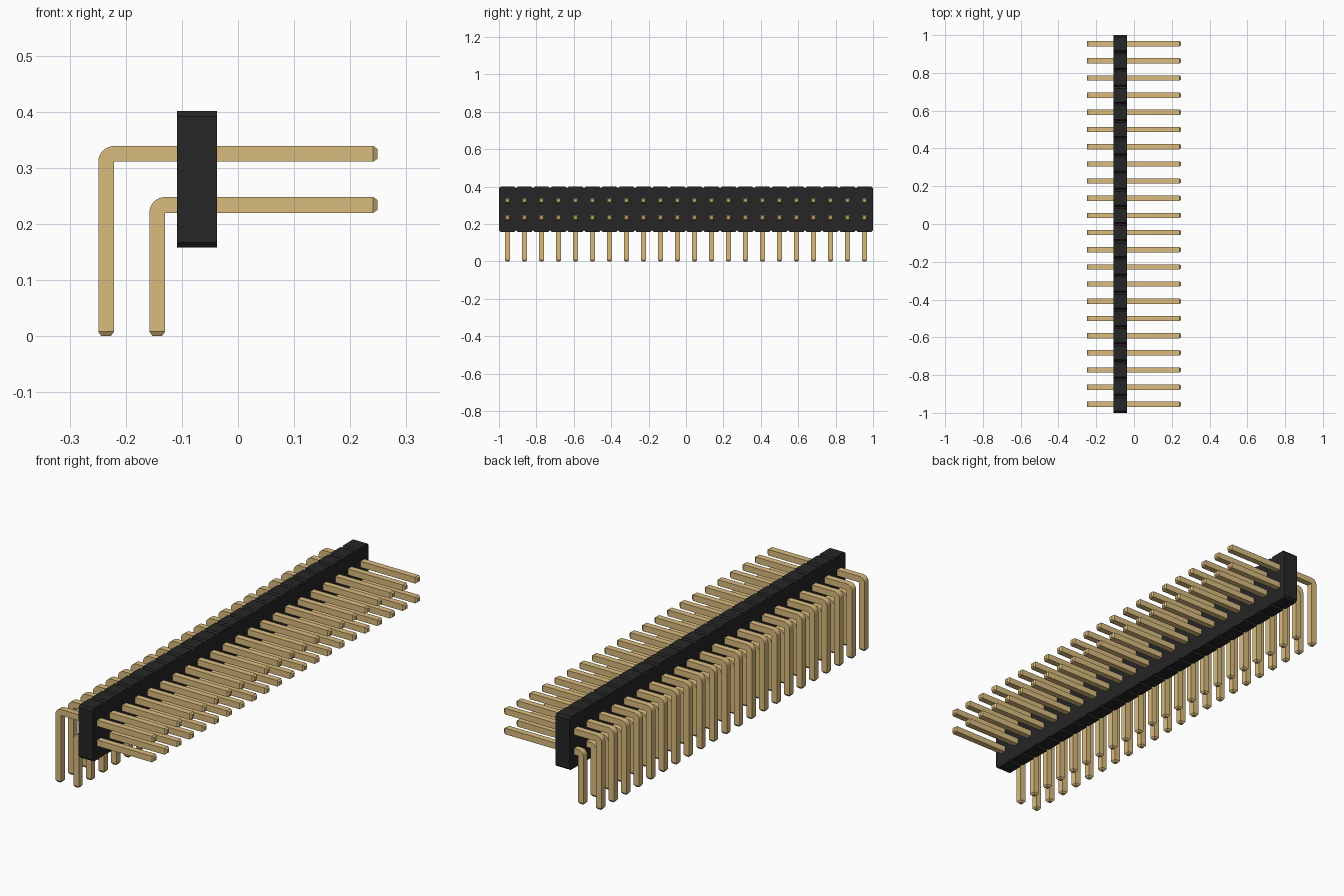
import bpy, bmesh, math
from mathutils import Vector

if "Cube" in bpy.data.objects:
    bpy.data.objects.remove(bpy.data.objects["Cube"])

COUNT = 22
PITCH = 2 / COUNT
PIN = 0.028        # pin thickness
TIP = 0.008        # length of the tapered tip
FRONT_X = 0.249    # free end of the pins


def material(name, colour):
    m = bpy.data.materials.new(name)
    m.use_nodes = True
    m.diffuse_color = colour
    m.node_tree.nodes["Principled BSDF"].inputs["Base Color"].default_value = colour
    return m


gold = material("gold metal", (0.70, 0.50, 0.21, 1))
black = material("black plastic", (0.02, 0.019, 0.019, 1))


def prism(bm, points, offset):
    """Extrude a closed outline by the offset vector."""
    face = bm.faces.new([bm.verts.new(p) for p in points])
    new = bmesh.ops.extrude_face_region(bm, geom=[face])["geom"]
    bmesh.ops.translate(bm, vec=offset, verts=[v for v in new if isinstance(v, bmesh.types.BMVert)])
    bmesh.ops.recalc_face_normals(bm, faces=bm.faces)


def taper_end(bm, direction):
    """Extrude the end face that looks along direction into a tapered tip."""
    d = Vector(direction)
    bm.normal_update()
    face = max((f for f in bm.faces if f.normal.dot(d) > 0.99),
               key=lambda f: f.calc_center_median().dot(d))
    tip = bmesh.ops.extrude_discrete_faces(bm, faces=[face])["faces"][0]
    centre = tip.calc_center_median()
    for v in tip.verts:
        v.co = centre + (v.co - centre) * 0.6 + d * TIP


def to_mesh(bm, name, mat):
    mesh = bpy.data.meshes.new(name)
    bm.to_mesh(mesh)
    bm.free()
    mesh.materials.append(mat)
    return mesh


def place(mesh, name, y=0):
    ob = bpy.data.objects.new(name, mesh)
    ob.location.y = y
    bpy.context.collection.objects.link(ob)
    return ob


# Plastic body: one chamfered block per pin column, joined in one outline
X0, X1, Z0, Z1, C = -0.109, -0.037, 0.158, 0.401, 0.009
top, bottom = [], []
for i in range(COUNT):
    a = -1 + i * PITCH
    b = a + PITCH
    steps = [(a, C), (a + C, 0), (b - C, 0)]
    if i == COUNT - 1:
        steps.append((b, C))
    top += [(X0, y, Z1 - d) for y, d in steps]
    bottom += [(X0, y, Z0 + d) for y, d in steps]
bm = bmesh.new()
prism(bm, top + bottom[::-1], Vector((X1 - X0, 0, 0)))
place(to_mesh(bm, "body", black), "body")


# Bent square pins with a rounded outer elbow and tapered tips
def pin_mesh(name, x_out, z_top):
    x_in, z_low = x_out + PIN, z_top - PIN
    arc = [math.pi - k * math.pi / 16 for k in range(9)]
    y = -PIN / 2
    outline = [(x_out, y, TIP)]
    outline += [(x_in + PIN * math.cos(t), y, z_low + PIN * math.sin(t)) for t in arc]
    end = FRONT_X - TIP
    outline += [(end, y, z_top), (end, y, z_low), (x_in, y, z_low), (x_in, y, TIP)]
    bm = bmesh.new()
    prism(bm, outline, Vector((0, PIN, 0)))
    taper_end(bm, (1, 0, 0))
    taper_end(bm, (0, 0, -1))
    return to_mesh(bm, name, gold)


pins = []
for name, x_out, z_top in (("upper_pin", -0.249, 0.339), ("lower_pin", -0.158, 0.248)):
    mesh = pin_mesh(name, x_out, z_top)
    for i in range(COUNT):
        pins.append(place(mesh, f"{name}_{i + 1}", -1 + (i + 0.5) * PITCH))

# Smooth the elbows while keeping the square edges crisp
bpy.ops.object.select_all(action="DESELECT")
for ob in (pins[0], pins[COUNT]):
    ob.select_set(True)
    bpy.context.view_layer.objects.active = ob
    bpy.ops.object.shade_smooth_by_angle(angle=math.radians(30))
    ob.select_set(False)
